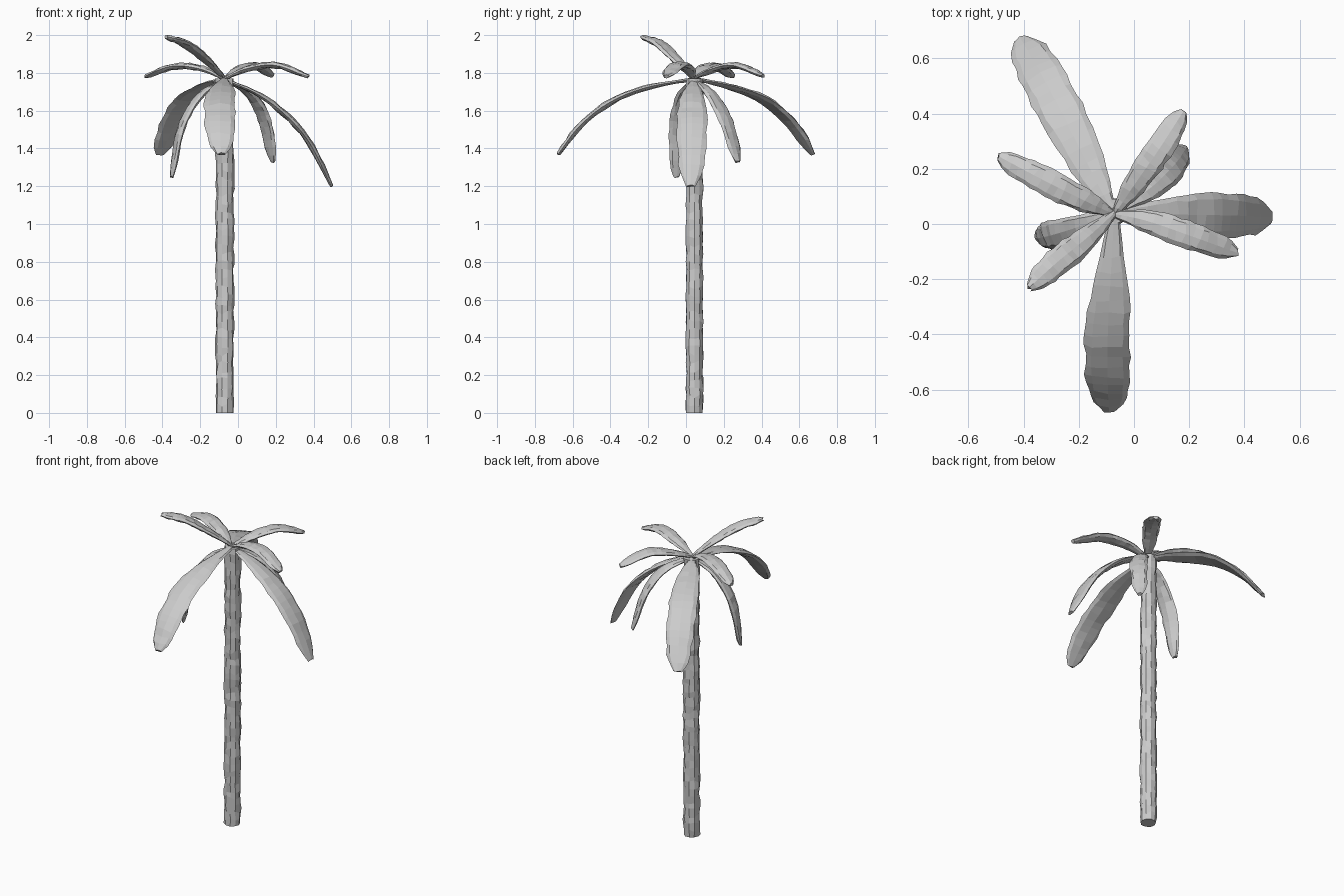
import bpy, bmesh, math, random
from mathutils import Vector

if "Cube" in bpy.data.objects:
    bpy.data.objects.remove(bpy.data.objects["Cube"])

random.seed(4)


def loft(name, rings):
    """Skin a list of equal-sized point rings and cap both ends."""
    bm = bmesh.new()
    loops = [[bm.verts.new(p) for p in ring] for ring in rings]
    n = len(loops[0])
    for a, b in zip(loops, loops[1:]):
        for i in range(n):
            j = (i + 1) % n
            bm.faces.new((a[i], a[j], b[j], b[i]))
    bm.faces.new(loops[0][::-1])
    bm.faces.new(loops[-1])
    bmesh.ops.recalc_face_normals(bm, faces=bm.faces)
    mesh = bpy.data.meshes.new(name)
    bm.to_mesh(mesh)
    bm.free()
    obj = bpy.data.objects.new(name, mesh)
    bpy.context.collection.objects.link(obj)


def spline(pts, t):
    """Catmull-Rom point at t in 0..1 along the control points."""
    p = [2 * pts[0] - pts[1]] + pts + [2 * pts[-1] - pts[-2]]
    s = min(max(t, 0), 1) * (len(pts) - 1)
    i = min(int(s), len(pts) - 2)
    u = s - i
    a, b, c, d = p[i:i + 4]
    return 0.5 * (2 * b + (c - a) * u + (2 * a - 5 * b + 4 * c - d) * u * u
                  + (3 * b - a - 3 * c + d) * u ** 3)


def lerp_table(table, t):
    for (t0, v0), (t1, v1) in zip(table, table[1:]):
        if t <= t1:
            return v0 + (v1 - v0) * (t - t0) / (t1 - t0)
    return table[-1][1]


# Frond outline: narrow stem, broad blade, blunt tip
WIDTH = [(0, 0.14), (0.12, 0.42), (0.3, 0.82), (0.5, 1), (0.75, 0.98),
         (0.9, 0.8), (0.97, 0.55), (1, 0.3)]


def frond(name, half_width, points):
    pts = [Vector(p) for p in points]
    heading = pts[-1] - pts[0]
    side = Vector((-heading.y, heading.x, 0)).normalized()
    count, rings = 18, []
    for k in range(count + 1):
        t = k / count
        c = spline(pts, t)
        tangent = (spline(pts, t + 0.02) - spline(pts, t - 0.02)).normalized()
        up = tangent.cross(side).normalized()
        f = lerp_table(WIDTH, t)
        thick = 0.007 + 0.010 * f
        ring = []
        for i in range(8):
            a = math.tau * i / 8
            w = half_width * f * random.uniform(0.92, 1.08)
            ring.append(c + side * math.cos(a) * w
                        + up * math.sin(a) * thick * random.uniform(0.75, 1.2)
                        + tangent * random.uniform(-0.006, 0.006))
        rings.append(ring)
    loft(name, rings)


# Trunk: rough ten-sided column
trunk = []
for k in range(41):
    z = 1.77 * k / 40
    ring = []
    for i in range(10):
        a = math.tau * i / 10
        r = random.uniform(0.043, 0.053)
        dz = random.uniform(-0.012, 0.012) if 0 < k < 40 else 0
        ring.append(Vector((-0.07 + r * math.cos(a),
                            0.045 + 0.95 * r * math.sin(a), z + dz)))
    trunk.append(ring)
loft("trunk", trunk)

# Large drooping fronds
frond("frond_front", 0.083, [(-0.07, 0.06, 1.77), (-0.085, -0.2, 1.725),
      (-0.095, -0.4, 1.645), (-0.095, -0.56, 1.52), (-0.09, -0.675, 1.37)])
frond("frond_back_left", 0.083, [(-0.07, 0.03, 1.77), (-0.16, 0.2, 1.735),
      (-0.26, 0.4, 1.665), (-0.34, 0.55, 1.54), (-0.41, 0.67, 1.37)])
frond("frond_right", 0.08, [(-0.07, 0.04, 1.765), (0.1, 0.035, 1.69),
      (0.25, 0.033, 1.58), (0.38, 0.03, 1.43), (0.495, 0.025, 1.2)])

# Small hanging fronds
frond("frond_hanging_back", 0.052, [(-0.07, 0.04, 1.765), (0.06, 0.13, 1.69),
      (0.14, 0.21, 1.55), (0.185, 0.275, 1.33)])
frond("frond_hanging_left", 0.052, [(-0.07, 0.04, 1.765), (-0.2, -0.01, 1.68),
      (-0.3, -0.04, 1.51), (-0.35, -0.05, 1.25)])

# Small level fronds
frond("frond_level_back", 0.05, [(-0.08, 0.02, 1.76), (0.0, 0.14, 1.815),
      (0.09, 0.27, 1.84), (0.18, 0.41, 1.785)])
frond("frond_level_right", 0.05, [(-0.09, 0.04, 1.76), (0.05, 0.01, 1.82),
      (0.21, -0.045, 1.84), (0.375, -0.105, 1.78)])
frond("frond_level_left", 0.05, [(-0.06, 0.03, 1.76), (-0.18, 0.085, 1.82),
      (-0.33, 0.16, 1.835), (-0.49, 0.245, 1.78)])

# Raised frond
frond("frond_raised", 0.05, [(-0.06, 0.05, 1.76), (-0.17, -0.05, 1.87),
      (-0.28, -0.14, 1.955), (-0.38, -0.23, 1.99)])
